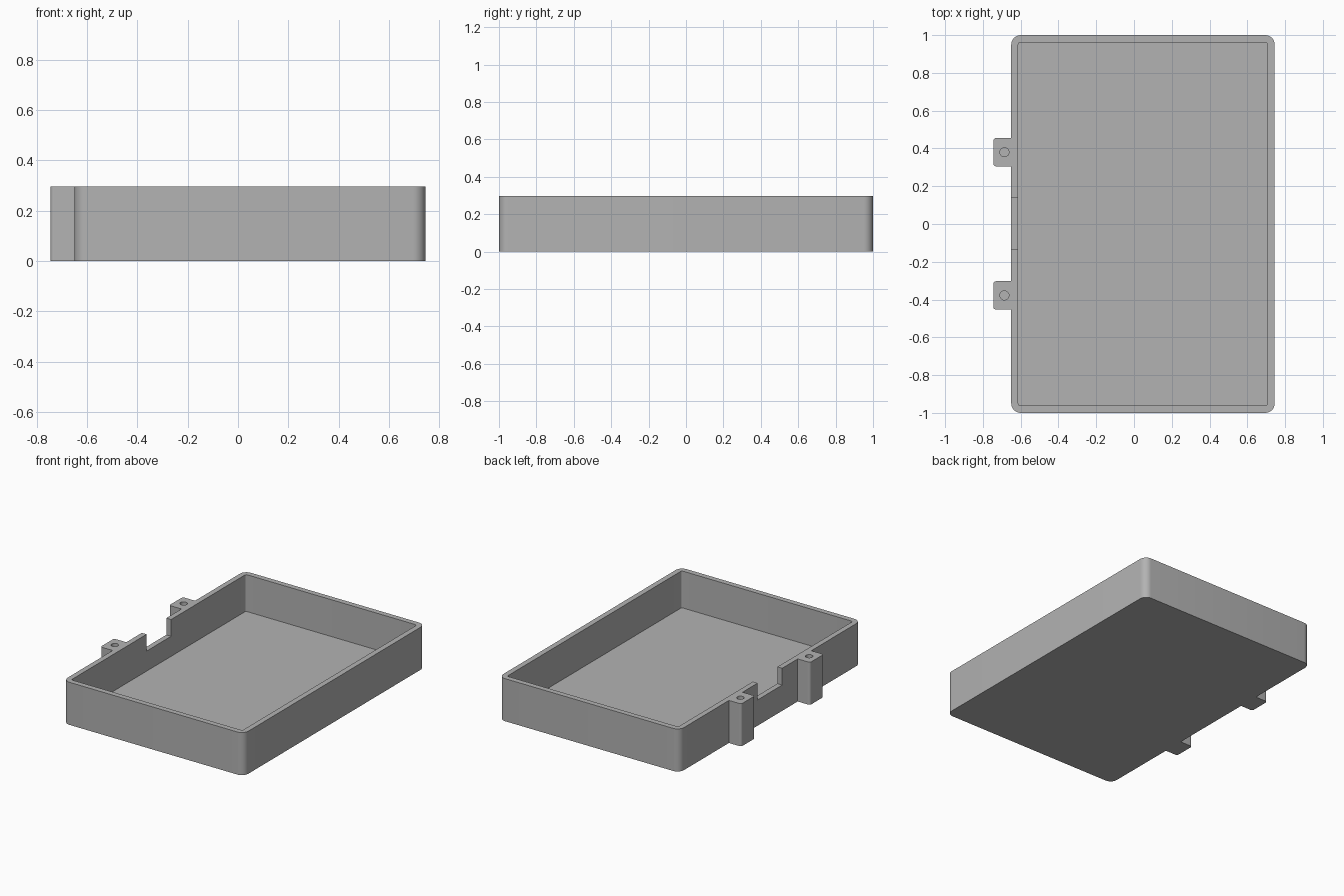
import bpy, bmesh, math

if "Cube" in bpy.data.objects:
    bpy.data.objects.remove(bpy.data.objects["Cube"], do_unlink=True)

HEIGHT, FLOOR = 0.297, 0.04
OVER = 0.1  # how far cutters reach past the rim

grey = bpy.data.materials.new("plain grey")
grey.use_nodes = True
colour = (0.45, 0.45, 0.45, 1)
grey.diffuse_color = colour
grey.node_tree.nodes["Principled BSDF"].inputs["Base Color"].default_value = colour


def prism(name, outline, z0, z1):
    """Extrude a flat outline from z0 to z1."""
    bm = bmesh.new()
    base = bm.faces.new([bm.verts.new((x, y, z0)) for x, y in outline])
    top = bmesh.ops.extrude_face_region(bm, geom=[base])["geom"]
    for v in (g for g in top if isinstance(g, bmesh.types.BMVert)):
        v.co.z = z1
    bmesh.ops.recalc_face_normals(bm, faces=bm.faces)
    mesh = bpy.data.meshes.new(name)
    bm.to_mesh(mesh)
    bm.free()
    mesh.materials.append(grey)
    ob = bpy.data.objects.new(name, mesh)
    bpy.context.collection.objects.link(ob)
    return ob


def rounded(x0, x1, y0, y1, r_left, r_right, steps=8):
    """Rectangle outline with its own radius on the -x and +x corners."""
    points = []
    for i, (x, y, r) in enumerate(((x1, y1, r_right), (x0, y1, r_left),
                                   (x0, y0, r_left), (x1, y0, r_right))):
        cx = x - r if x == x1 else x + r
        cy = y - r if y == y1 else y + r
        for s in range(steps + 1 if r else 1):
            a = math.pi / 2 * (i + s / steps)
            points.append((cx + r * math.cos(a), cy + r * math.sin(a)))
    return points


def combine(target, tool, operation):
    mod = target.modifiers.new(tool.name, 'BOOLEAN')
    mod.operation, mod.object, mod.solver = operation, tool, 'EXACT'
    tool.hide_render = True
    bpy.context.view_layer.objects.active = target
    bpy.ops.object.modifier_apply(modifier=mod.name)
    bpy.data.objects.remove(tool, do_unlink=True)


# Open tray with rounded corners
tray = prism("tray", rounded(-0.65, 0.745, -1, 1, 0.05, 0.05), 0, HEIGHT)

# Two full-height screw lugs on the right wall
for y in (-0.378, 0.38):
    lug = prism("lug", rounded(-0.745, -0.63, y - 0.075, y + 0.075, 0.015, 0), 0, HEIGHT)
    combine(tray, lug, 'UNION')

# Cavity
cavity = prism("cavity_cutter", rounded(-0.613, 0.707, -0.962, 0.962, 0.013, 0.013),
               FLOOR, HEIGHT + OVER)
combine(tray, cavity, 'DIFFERENCE')

# Cable notch in the right wall
notch = prism("notch_cutter", rounded(-0.7, -0.58, -0.132, 0.138, 0, 0), 0.18, HEIGHT + OVER)
combine(tray, notch, 'DIFFERENCE')

# Blind screw holes in the lugs
for y in (-0.378, 0.38):
    circle = [(-0.686 + 0.024 * math.cos(a), y + 0.024 * math.sin(a))
              for a in (math.tau * i / 32 for i in range(32))]
    combine(tray, prism("hole_cutter", circle, 0.1, HEIGHT + OVER), 'DIFFERENCE')

bpy.ops.object.select_all(action='DESELECT')
tray.select_set(True)
bpy.context.view_layer.objects.active = tray
bpy.ops.object.shade_smooth_by_angle(angle=math.radians(30))
